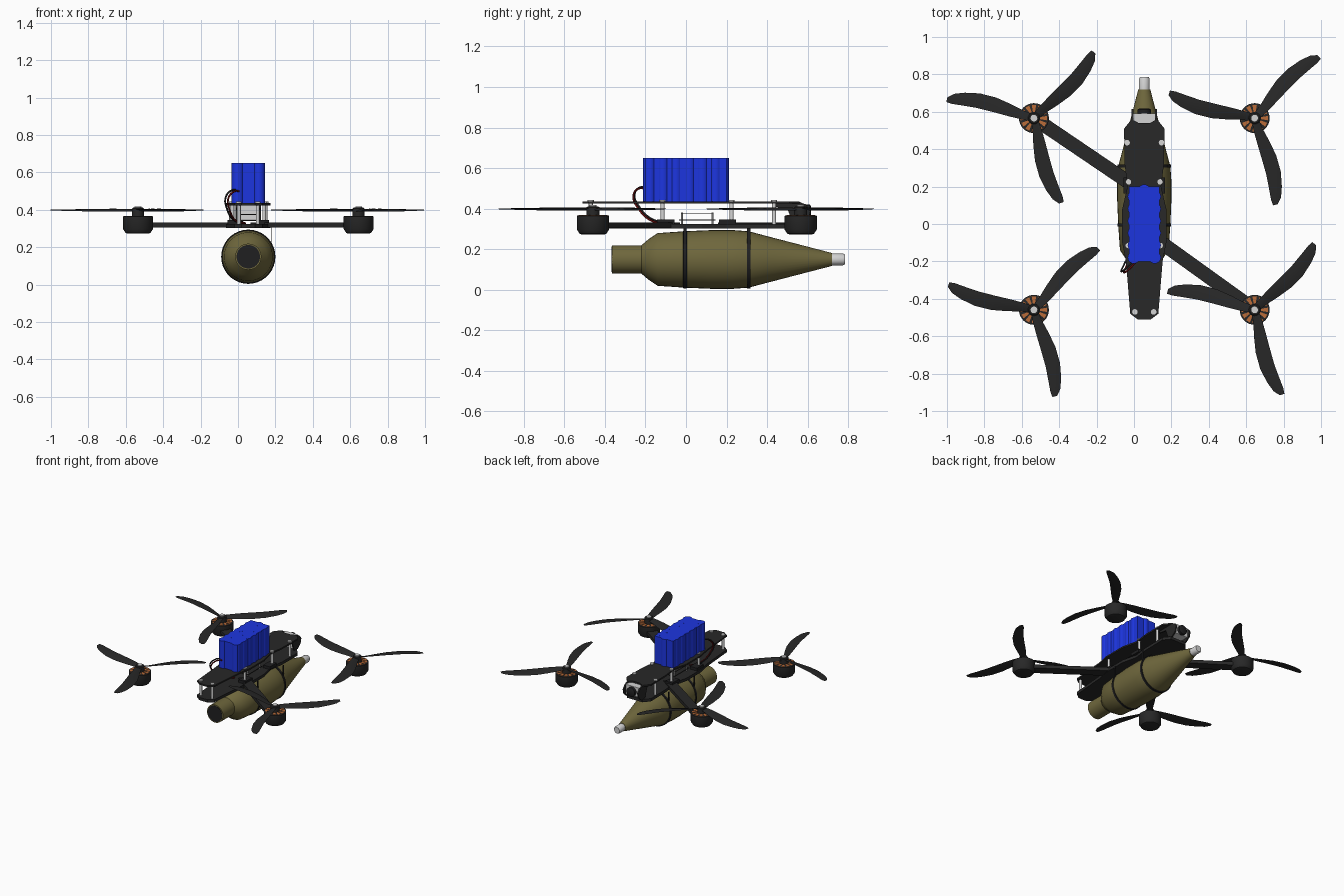
import bpy, bmesh, math
from mathutils import Vector, Matrix

if "Cube" in bpy.data.objects:
    bpy.data.objects.remove(bpy.data.objects["Cube"])

CX = 0.055  # centre line of the body


def material(name, r, g, b):
    m = bpy.data.materials.new(name)
    m.diffuse_color = (r, g, b, 1)
    m.use_nodes = True
    m.node_tree.nodes["Principled BSDF"].inputs["Base Color"].default_value = m.diffuse_color
    return m


CARBON = material("carbon", 0.021, 0.021, 0.021)
BLACK = material("black rubber", 0.014, 0.014, 0.015)
OLIVE = material("olive", 0.158, 0.136, 0.046)
BLUE = material("blue", 0.012, 0.036, 0.74)
GREY = material("light grey", 0.66, 0.66, 0.66)
COPPER = material("copper", 0.5, 0.15, 0.04)
RED = material("dark red", 0.14, 0.004, 0.004)


def finish(name, bm, mat, smooth=False):
    bmesh.ops.recalc_face_normals(bm, faces=bm.faces)
    me = bpy.data.meshes.new(name)
    bm.to_mesh(me)
    bm.free()
    me.materials.append(mat)
    ob = bpy.data.objects.new(name, me)
    bpy.context.collection.objects.link(ob)
    if smooth:
        bpy.ops.object.select_all(action='DESELECT')
        ob.select_set(True)
        bpy.context.view_layer.objects.active = ob
        bpy.ops.object.shade_smooth_by_angle(angle=math.radians(35))
    return ob


def add_box(bm, c, s, turn=0):
    m = Matrix.Translation(c) @ Matrix.Rotation(turn, 4, 'Z') @ Matrix.Diagonal((*s, 1))
    bmesh.ops.create_cube(bm, size=1, matrix=m)


def box(name, c, s, mat, turn=0):
    bm = bmesh.new()
    add_box(bm, c, s, turn)
    return finish(name, bm, mat)


def add_cyl(bm, c, r, h, n=16):
    bmesh.ops.create_cone(bm, cap_ends=True, segments=n, radius1=r, radius2=r, depth=h,
                          matrix=Matrix.Translation(c))


def lathe(name, profile, mat, origin, axis='Z', n=32):
    """Revolve (radius, height) points around an axis, with closed ends."""
    bm = bmesh.new()
    rings = []
    for r, h in profile:
        ring = []
        for i in range(n):
            a = 2 * math.pi * i / n
            u, v = r * math.cos(a), r * math.sin(a)
            p = (u, v, h) if axis == 'Z' else (u, h, v)
            ring.append(bm.verts.new(Vector(p) + Vector(origin)))
        rings.append(ring)
    for a, b in zip(rings, rings[1:]):
        for i in range(n):
            bm.faces.new((a[i], a[(i + 1) % n], b[(i + 1) % n], b[i]))
    bm.faces.new(rings[0])
    bm.faces.new(rings[-1])
    return finish(name, bm, mat, True)


def slab(name, pts, axis, lo, hi, mat):
    """Extrude an outline along Z (xy points) or X (yz points)."""
    bm = bmesh.new()
    vs = [bm.verts.new((p[0], p[1], lo) if axis == 'Z' else (lo, p[0], p[1])) for p in pts]
    f = bm.faces.new(vs)
    ext = bmesh.ops.extrude_face_region(bm, geom=[f])
    d = (0, 0, hi - lo) if axis == 'Z' else (hi - lo, 0, 0)
    bmesh.ops.translate(bm, vec=d, verts=[v for v in ext['geom'] if isinstance(v, bmesh.types.BMVert)])
    return finish(name, bm, mat)


# Frame plates, mirrored half outline; the top one is notched for the camera
half = [(0.035, -0.51), (0.075, -0.48), (0.098, -0.2), (0.118, -0.1), (0.118, 0.08),
        (0.09, 0.2), (0.105, 0.32), (0.108, 0.51), (0.068, 0.56)]
outline = [(CX + x, y) for x, y in half] + [(CX - x, y) for x, y in reversed(half)]
top = outline[:9] + [(CX + 0.03, 0.54), (CX - 0.03, 0.54)] + outline[9:]
slab("top_plate", top, 'Z', 0.424, 0.436, CARBON)
slab("bottom_plate", outline, 'Z', 0.302, 0.324, CARBON)

# Two arms, each running from a motor to its clamp
for a, b in (((-0.535, 0.566), (0.02, 0.19)), ((0.645, -0.459), (0.09, -0.06))):
    a, b = Vector(a), Vector(b)
    d, mid = b - a, (a + b) / 2
    box("arm", (mid.x, mid.y, 0.3175), (d.length, 0.075, 0.027), CARBON, math.atan2(d.y, d.x))

# Standoffs with screw heads, and clamp blocks
posts, screws, clamps = bmesh.new(), bmesh.new(), bmesh.new()
for s in (-1, 1):
    for x, y in ((0.092, 0.435), (0.085, 0.225), (0.085, -0.115), (0.05, -0.47)):
        add_cyl(posts, (CX + s * x, y, 0.374), 0.01, 0.1)
        add_cyl(screws, (CX + s * x, y, 0.439), 0.015, 0.008)
    for y in (-0.1, 0.205):
        add_box(clamps, (CX + s * 0.08, y, 0.334), (0.06, 0.085, 0.024))
finish("standoffs", posts, GREY, True)
finish("screws", screws, GREY, True)
finish("clamp_blocks", clamps, BLACK)

# Electronics stack: two thin boards on pegs
for z, w in ((0.343, 0.18), (0.375, 0.16)):
    box("circuit_board", (CX, 0.055, z), (0.11, w, 0.004), CARBON)
bm = bmesh.new()
for x in (-0.045, 0.045):
    for y in (-0.02, 0.13):
        add_cyl(bm, (CX + x, y, 0.352), 0.005, 0.058, 8)
finish("board_pegs", bm, GREY)

# Battery: three columns of six cells, tightly wrapped around a core
D = 0.065
bm = bmesh.new()
for c in range(3):
    for r in range(6):
        y = (r - 2.5) * D + (D / 4 if c == 1 else -D / 4)
        add_cyl(bm, (CX + (c - 1) * D * 0.866, y, 0.543), D / 2, 0.214, 20)
add_box(bm, (CX, 0, 0.543), (0.164, 0.4, 0.2138))
finish("battery_cells", bm, BLUE, True)


# Battery leads
def wire(name, pts, mat, r=0.005):
    cu = bpy.data.curves.new(name, 'CURVE')
    cu.dimensions = '3D'
    cu.bevel_depth, cu.bevel_resolution, cu.resolution_u = r, 1, 6
    sp = cu.splines.new('BEZIER')
    sp.bezier_points.add(len(pts) - 1)
    for b, p in zip(sp.bezier_points, pts):
        b.co = p
        b.handle_left_type = b.handle_right_type = 'AUTO'
    cu.materials.append(mat)
    bpy.context.collection.objects.link(bpy.data.objects.new(name, cu))


lead = [(0.02, -0.19, 0.495), (-0.02, -0.235, 0.498), (-0.052, -0.26, 0.46),
        (-0.045, -0.235, 0.40), (-0.01, -0.17, 0.34), (0.04, -0.1, 0.328)]
wire("red_lead", lead, RED)
wire("black_lead", [(x - 0.014, y + 0.006, z + 0.006) for x, y, z in lead], BLACK)

# Camera in its cage
cheek = [(0.43, 0.436), (0.43, 0.41), (0.5, 0.4), (0.53, 0.322), (0.57, 0.322),
         (0.605, 0.35), (0.615, 0.39), (0.59, 0.42), (0.555, 0.436)]
for s in (-1, 1):
    x = CX + s * 0.063
    slab("camera_cheek", cheek, 'X', x - 0.005, x + 0.005, CARBON)
box("camera_body", (CX, 0.558, 0.386), (0.114, 0.066, 0.074), GREY)
lathe("camera_lens", [(0.036, 0.585), (0.036, 0.612), (0.026, 0.618)], BLACK, (CX, 0, 0.383), 'Y', 20)

# Payload body, tip, recessed base and straps
CZ = 0.149
lathe("payload_body", [(0.07, -0.365), (0.07, -0.22), (0.1, -0.185), (0.13, -0.14), (0.139, -0.01), (0.145, 0.13),
                       (0.145, 0.23), (0.139, 0.31), (0.115, 0.4), (0.032, 0.72)], OLIVE, (CX, 0, CZ), 'Y', 36)
lathe("payload_tip", [(0.029, 0.715), (0.029, 0.775), (0.024, 0.785)], GREY, (CX, 0, CZ), 'Y', 20)
lathe("payload_base", [(0.063, -0.367), (0.063, -0.36)], BLACK, (CX, 0, CZ), 'Y', 24)
for y in (-0.005, 0.31):
    lathe("strap", [(0.138, y - 0.009), (0.1435, y - 0.008), (0.1435, y + 0.008), (0.138, y + 0.009)],
          BLACK, (CX, 0, CZ), 'Y', 36)
    for s in (-1, 1):
        box("strap_side", (CX + s * 0.122, y, 0.255), (0.002, 0.016, 0.1), BLACK)


# Motors and propellers
def propeller(x, y, hand, start):
    # stations along the blade: radius, sweep, chord, twist in degrees
    stations = [(0.01, 0, 0.04, 16), (0.07, -0.004, 0.052, 16), (0.14, -0.014, 0.068, 13), (0.22, -0.024, 0.08, 10),
                (0.31, -0.027, 0.08, 8), (0.39, -0.018, 0.07, 6), (0.445, -0.007, 0.055, 5), (0.476, 0.004, 0.026, 4)]
    bm = bmesh.new()
    for k in range(3):
        rot = Matrix.Translation((x, y, 0.398)) @ Matrix.Rotation(math.radians(start + 120 * k), 4, 'Z')
        prev = None
        for r, sweep, chord, tw in stations:
            t = math.radians(tw)
            ring = []
            for u, w in ((-0.5, 0), (-0.15, 0.003), (0.2, 0.0025), (0.5, 0), (0.2, -0.0015), (-0.15, -0.001)):
                v = u * chord
                p = Vector((r, hand * (sweep + v * math.cos(t)), v * math.sin(t) + w))
                ring.append(bm.verts.new(rot @ p))
            if prev:
                for i in range(6):
                    j = (i + 1) % 6
                    bm.faces.new((prev[i], prev[j], ring[j], ring[i]))
            else:
                bm.faces.new(ring)
            prev = ring
        bm.faces.new(prev)
    finish("propeller", bm, CARBON, True)


for x, y, hand, start in ((-0.535, 0.566, 1, 47.5), (0.645, 0.566, -1, 44),
                          (-0.535, -0.459, -1, 44), (0.645, -0.459, 1, 47.5)):
    lathe("motor", [(0.055, 0.272), (0.066, 0.276), (0.08, 0.297), (0.08, 0.364), (0.076, 0.366)], CARBON, (x, y, 0))
    lathe("motor_hub", [(0.032, 0.36), (0.032, 0.406), (0.026, 0.411)], CARBON, (x, y, 0), 'Z', 20)
    lathe("motor_nut", [(0.018, 0.405), (0.018, 0.417)], GREY, (x, y, 0), 'Z', 12)
    # copper windings as wedges between spokes
    bm = bmesh.new()
    for k in range(12):
        a, w = math.radians(30 * k), math.radians(9.5)
        vs = [bm.verts.new((x + r * math.cos(a + t), y + r * math.sin(a + t), 0.368))
              for r, t in ((0.034, -w), (0.072, -w), (0.072, w), (0.034, w))]
        f = bm.faces.new(vs)
        ext = bmesh.ops.extrude_face_region(bm, geom=[f])
        bmesh.ops.translate(bm, vec=(0, 0, -0.005),
                            verts=[v for v in ext['geom'] if isinstance(v, bmesh.types.BMVert)])
    finish("motor_windings", bm, COPPER)
    propeller(x, y, hand, start)
